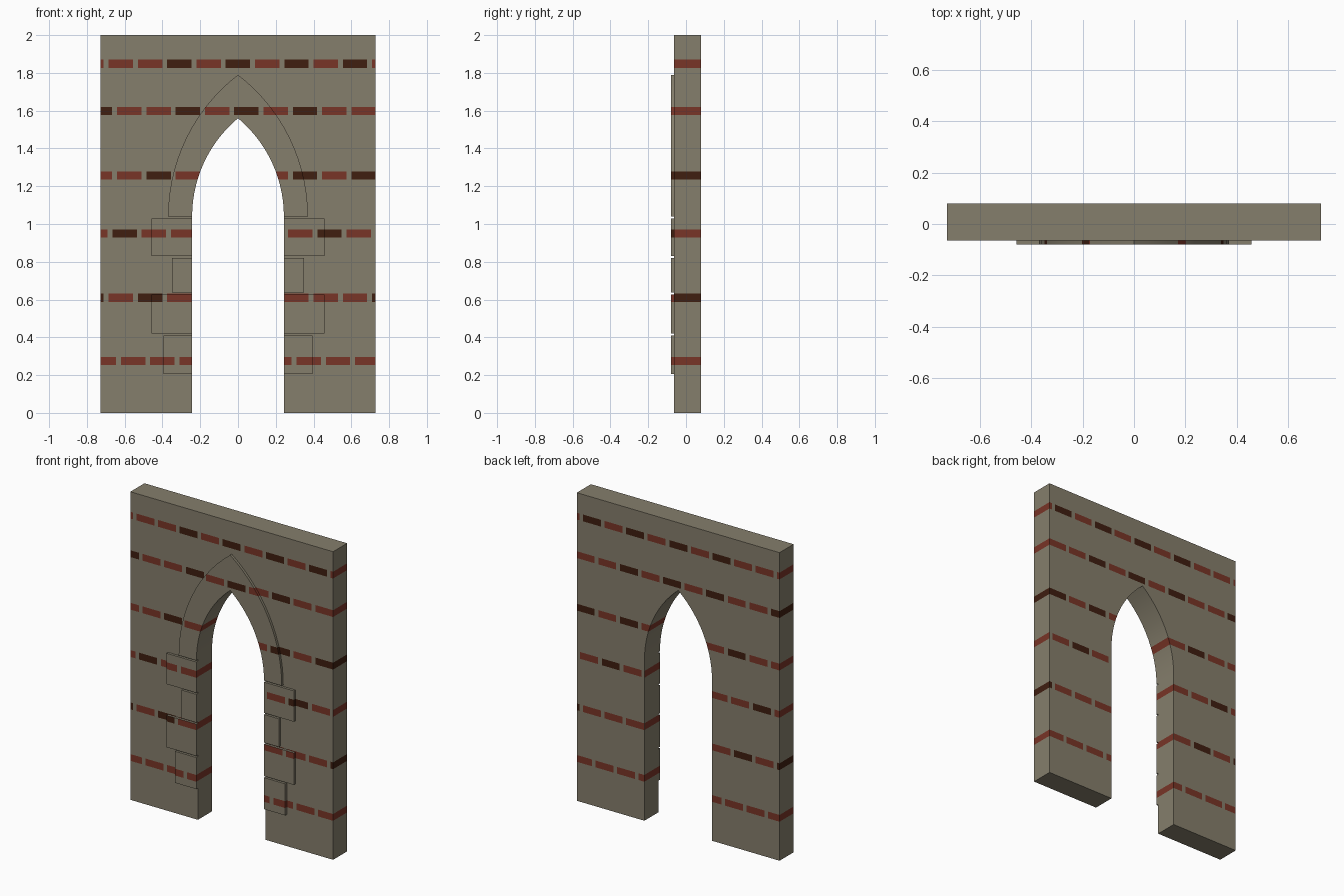
import bpy, bmesh, math

if "Cube" in bpy.data.objects:
    bpy.data.objects.remove(bpy.data.objects["Cube"])

FRONT, BACK, PROUD = -0.064, 0.08, -0.08
HALF_W, JAMB, SPRING = 0.728, 0.243, 1.04


def material(name, rgb):
    m = bpy.data.materials.new(name)
    m.diffuse_color = (*rgb, 1)
    m.use_nodes = True
    m.node_tree.nodes["Principled BSDF"].inputs["Base Color"].default_value = m.diffuse_color
    return m


MATS = [material("stone", (0.235, 0.21, 0.15)),
        material("red_brick", (0.19, 0.035, 0.02)),
        material("dark_brick", (0.05, 0.013, 0.005))]

# brick courses: height, x of the second brick, colour sequence
ROWS = [(1.848, -0.685, "RRRDRDRDRDR"), (1.598, -0.640, "DRRDRDRDRRD"),
        (1.257, -0.640, "RRDRRRRDRDD"), (0.950, -0.665, "RDRRRRRRDRR"),
        (0.610, -0.685, "DRDRRRRRRRD"), (0.275, -0.620, "RRRRDRRRRRR")]
ROW_H, PITCH, GAP = 0.044, 0.155, 0.026


def bisect(bm, faces, co, no):
    geom = set(faces)
    for f in faces:
        geom.update(f.edges)
        geom.update(f.verts)
    bmesh.ops.bisect_plane(bm, geom=list(geom), dist=1e-5,
                           plane_co=co, plane_no=no)


def in_row(bm, z):
    return [f for f in bm.faces
            if abs(f.calc_center_median().z - z) < ROW_H / 2 and abs(f.normal.z) < 0.95]


def slab(name, outline, y0, y1):
    """Extrude an x-z outline and cut the brick courses into its faces."""
    bm = bmesh.new()
    face = bm.faces.new([bm.verts.new((x, y0, z)) for x, z in outline])
    ext = bmesh.ops.extrude_face_region(bm, geom=[face])["geom"]
    for v in ext:
        if isinstance(v, bmesh.types.BMVert):
            v.co.y = y1
    bmesh.ops.recalc_face_normals(bm, faces=bm.faces[:])
    bmesh.ops.triangulate(bm, faces=bm.faces[:])
    zs = [z for _, z in outline]
    for z, start, colours in ROWS:
        if z + ROW_H < min(zs) or z - ROW_H > max(zs):
            continue
        for s in (-1, 1):
            bisect(bm, bm.faces[:], (0, 0, z + s * ROW_H / 2), (0, 0, 1))
        for i in range(11):
            for x in (start + i * PITCH, start + i * PITCH - GAP):
                bisect(bm, in_row(bm, z), (x, 0, 0), (1, 0, 0))
        bm.normal_update()
        for f in in_row(bm, z):
            t = (f.calc_center_median().x - start) / PITCH
            i = math.floor(t) + 1
            brick = t - math.floor(t) < 1 - GAP / PITCH
            if brick or abs(f.normal.x) > 0.5:      # reveals stay fully coloured
                f.material_index = 1 if colours[max(0, min(i, 10))] == "R" else 2
    me = bpy.data.meshes.new(name)
    bm.to_mesh(me)
    bm.free()
    for m in MATS:
        me.materials.append(m)
    ob = bpy.data.objects.new(name, me)
    bpy.context.collection.objects.link(ob)
    bpy.context.view_layer.objects.active = ob
    ob.select_set(True)
    return ob


def arch(half, apex, n=14):
    """Pointed arch from the left springing over the apex to the right."""
    h = apex - SPRING
    c = (h * h - half * half) / (2 * half)
    r, end = half + c, math.asin(h / (half + c))
    right = [(r * math.cos(end * i / n) - c, SPRING + r * math.sin(end * i / n))
             for i in range(n)]
    return [(-x, z) for x, z in right] + [(0, apex)] + right[::-1]


# wall with pointed opening
opening = arch(JAMB, 1.56)
slab("wall", [(-HALF_W, 0), (-JAMB, 0)] + opening +
     [(JAMB, 0), (HALF_W, 0), (HALF_W, 2), (-HALF_W, 2)], FRONT, BACK)

# raised arch moulding
slab("arch_moulding", arch(0.37, 1.79) + opening[::-1], PROUD, FRONT)

# corner blocks beside the opening
for i, (z0, z1, x1) in enumerate([(0.205, 0.41, 0.395), (0.42, 0.627, 0.457),
                                  (0.637, 0.82, 0.35), (0.83, 1.03, 0.457)]):
    for side, s in (("left", -1), ("right", 1)):
        slab(f"jamb_block_{side}_{i + 1}",
             [(s * JAMB, z0), (s * x1, z0), (s * x1, z1), (s * JAMB, z1)], PROUD, FRONT)

bpy.ops.object.shade_smooth_by_angle(angle=math.radians(30))
